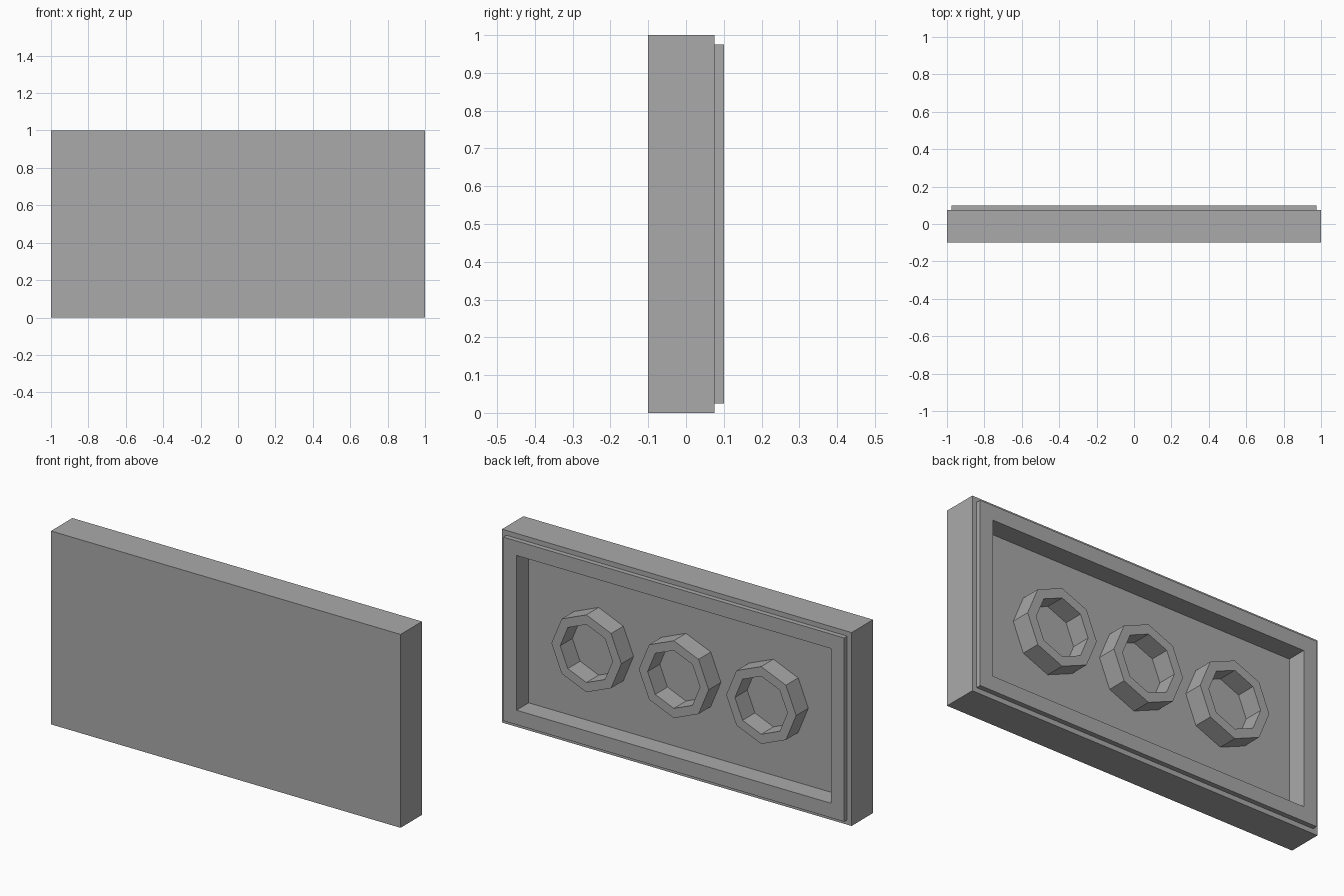
import bpy, bmesh
from math import pi, cos, sin
from mathutils import Vector

old = bpy.data.objects.get("Cube")
if old:
    bpy.data.objects.remove(old, do_unlink=True)

GREY = (0.4, 0.4, 0.4, 1)
mat = bpy.data.materials.new("plain grey")
mat.use_nodes = True
mat.diffuse_color = GREY
mat.node_tree.nodes["Principled BSDF"].inputs["Base Color"].default_value = GREY


def finish(name, bm):
    bmesh.ops.recalc_face_normals(bm, faces=bm.faces[:])
    mesh = bpy.data.meshes.new(name)
    bm.to_mesh(mesh)
    bm.free()
    mesh.materials.append(mat)
    obj = bpy.data.objects.new(name, mesh)
    bpy.context.collection.objects.link(obj)
    return obj


# Panel body: a box whose back is stepped to a lip, then hollowed out
bm = bmesh.new()
bmesh.ops.create_cube(bm, size=1)
bmesh.ops.scale(bm, verts=bm.verts, vec=(2, 0.175, 1))
bmesh.ops.translate(bm, verts=bm.verts, vec=(0, -0.0125, 0.5))
bm.normal_update()
back = max(bm.faces, key=lambda f: f.calc_center_median().y)
for border, push in ((0.025, 0.025), (0.075, -0.1)):
    bmesh.ops.inset_region(bm, faces=[back], thickness=border, use_even_offset=True)
    moved = bmesh.ops.extrude_face_region(bm, geom=[back])["geom"]
    bmesh.ops.delete(bm, geom=[back], context='FACES_ONLY')
    back = next(g for g in moved if isinstance(g, bmesh.types.BMFace))
    bmesh.ops.translate(bm, verts=back.verts, vec=(0, push, 0))
    bm.normal_update()
finish("panel_body", bm)


# Octagonal tubes standing on the cavity floor
def tube(name, x, outer=0.2, inner=0.15, y0=0.0, y1=0.1, sides=8):
    bm = bmesh.new()
    rings = []
    for r, y in ((outer, y0), (outer, y1), (inner, y1), (inner, y0)):
        rings.append([bm.verts.new(Vector((x + r * cos(2 * pi * i / sides), y,
                                           0.5 + r * sin(2 * pi * i / sides))))
                      for i in range(sides)])
    for a, b in zip(rings, rings[1:] + rings[:1]):
        for i in range(sides):
            j = (i + 1) % sides
            bm.faces.new((a[i], a[j], b[j], b[i]))
    finish(name, bm)


for name, x in (("tube_right", -0.5), ("tube_middle", 0), ("tube_left", 0.5)):
    tube(name, x)
